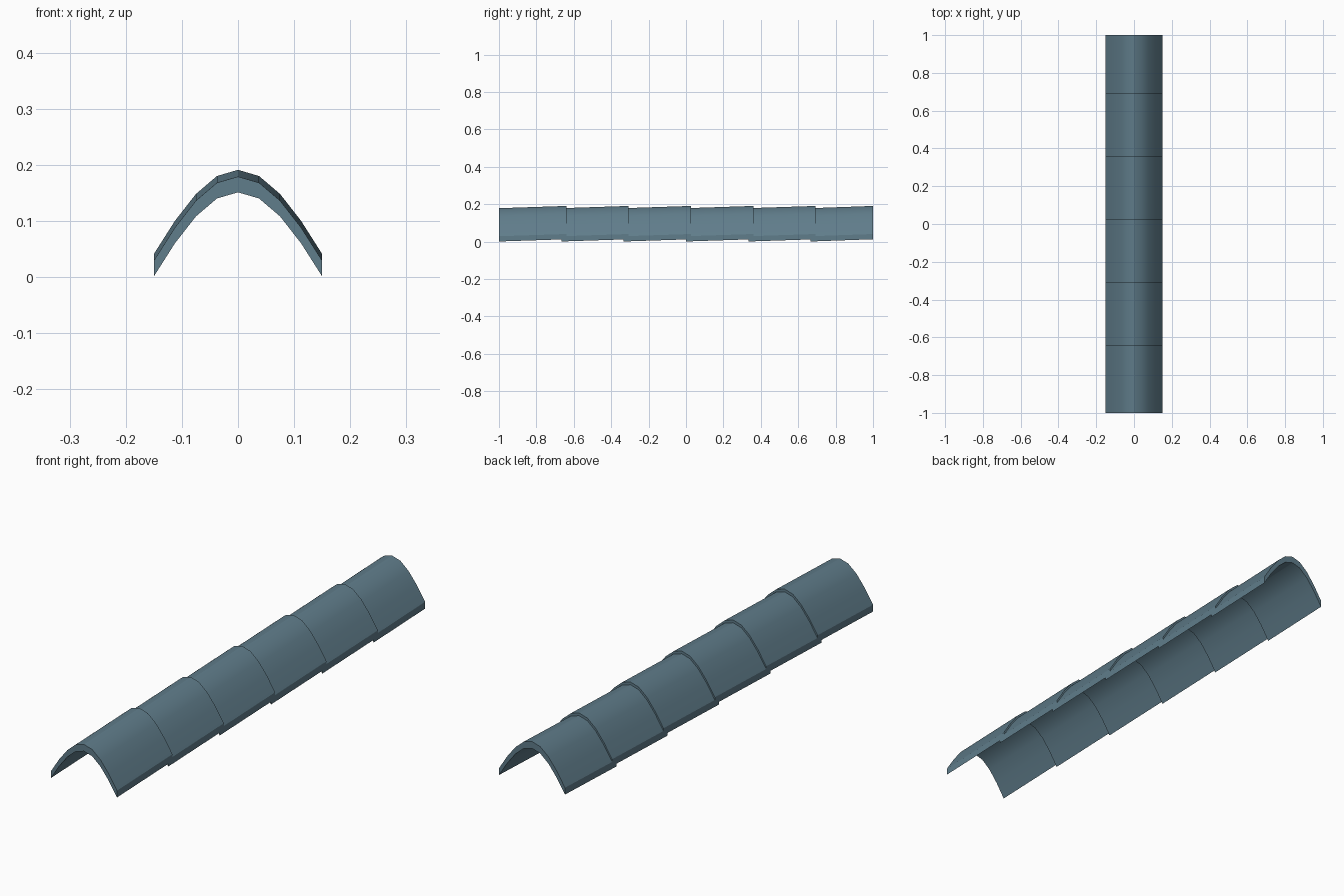
import bpy
import bmesh

# Remove the default cube
cube = bpy.data.objects.get("Cube")
if cube:
    bpy.data.objects.remove(cube, do_unlink=True)

# Slate colour
slate = bpy.data.materials.new("slate_blue_grey")
slate.use_nodes = True
colour = (0.117, 0.205, 0.258, 1)
slate.diffuse_color = colour
slate.node_tree.nodes["Principled BSDF"].inputs["Base Color"].default_value = colour

COUNT = 6
PITCH = 2 / COUNT
LAP = 0.027        # how far each tile runs over the next
THICK = 0.028      # vertical thickness
TILT = 0.012       # rise from front to back

# Underside of the arch: half profile from the ridge outwards, then mirrored
half = [(0, 0.151), (0.0375, 0.14), (0.075, 0.108), (0.1125, 0.06), (0.15, 0.001)]
under = [(-x, z) for x, z in reversed(half[1:])] + half
section = under + [(x, z + THICK) for x, z in reversed(under)]


def ridge_tile(name, y0, y1):
    """Arched tile swept along y, tilted up towards its back end."""
    bm = bmesh.new()
    front = [bm.verts.new((x, y0, z)) for x, z in section]
    back = [bm.verts.new((x, y1, z + TILT)) for x, z in section]
    n, m = len(section), len(under)
    for i in range(n):
        j = (i + 1) % n
        bm.faces.new((front[i], front[j], back[j], back[i]))
    # End caps, one quad for each segment of the arch
    for ring in (front, back):
        for i in range(m - 1):
            bm.faces.new((ring[i], ring[i + 1], ring[n - 2 - i], ring[n - 1 - i]))
    bmesh.ops.recalc_face_normals(bm, faces=bm.faces)
    mesh = bpy.data.meshes.new(name)
    bm.to_mesh(mesh)
    bm.free()
    mesh.materials.append(slate)
    obj = bpy.data.objects.new(name, mesh)
    bpy.context.collection.objects.link(obj)
    return obj


# Overlapping row of ridge tiles; the last one ends flush
bpy.ops.object.select_all(action="DESELECT")
for i in range(COUNT):
    start = -1 + i * PITCH
    tile = ridge_tile(f"ridge_tile_{i + 1}", start, min(start + PITCH + LAP, 1))
    tile.select_set(True)
    bpy.context.view_layer.objects.active = tile
bpy.ops.object.shade_smooth_by_angle(angle=0.5236)
